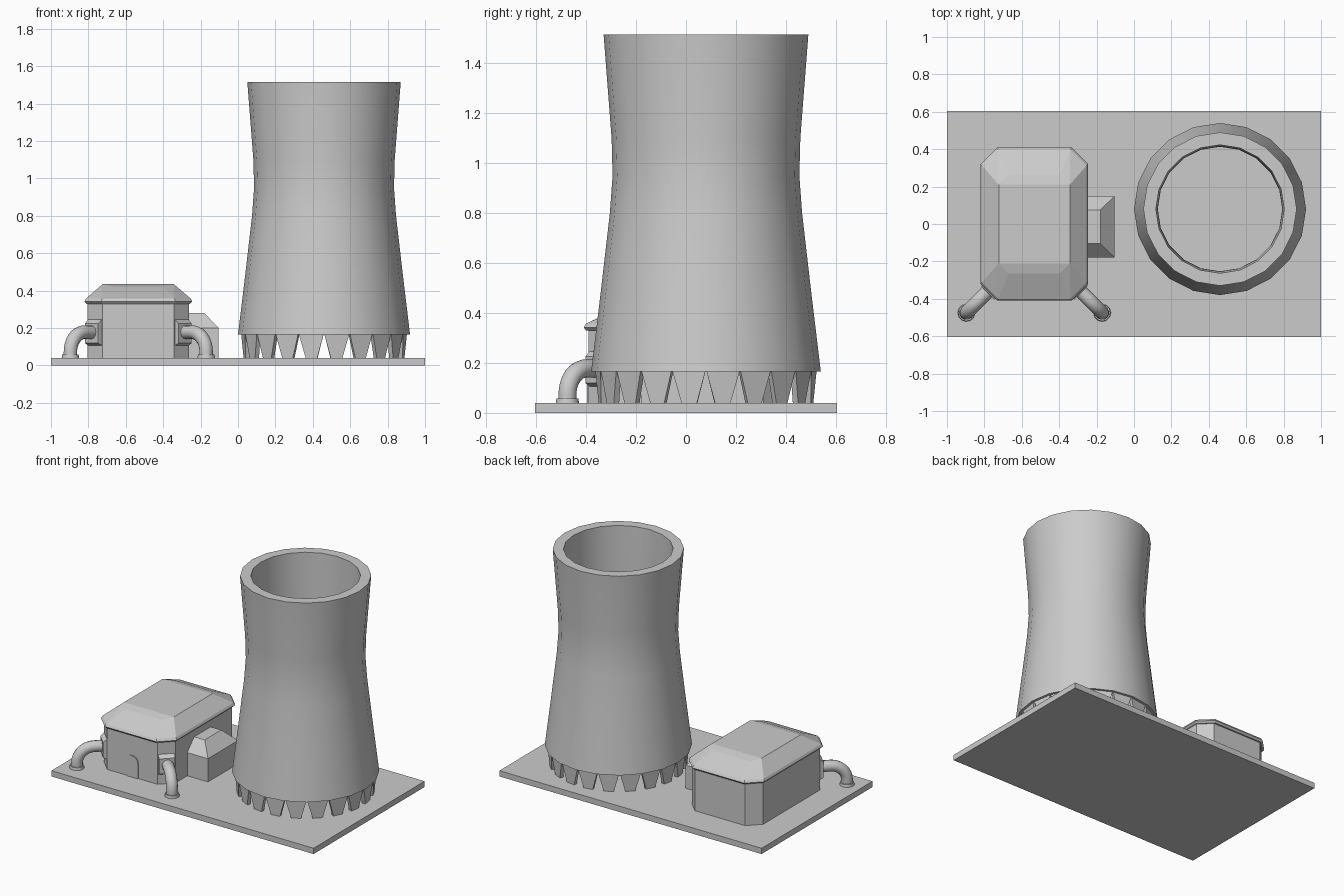
import bpy, bmesh
from math import sin, cos, pi, radians
from mathutils import Matrix, Vector

if "Cube" in bpy.data.objects:
    bpy.data.objects.remove(bpy.data.objects["Cube"])


def finish(bm, name, smooth=None):
    bmesh.ops.recalc_face_normals(bm, faces=bm.faces)
    me = bpy.data.meshes.new(name)
    bm.to_mesh(me)
    bm.free()
    ob = bpy.data.objects.new(name, me)
    bpy.context.collection.objects.link(ob)
    if smooth:
        bpy.ops.object.select_all(action='DESELECT')
        ob.select_set(True)
        bpy.context.view_layer.objects.active = ob
        bpy.ops.object.shade_smooth_by_angle(angle=radians(smooth))
    return ob


def hull(name, pts):
    bm = bmesh.new()
    for p in pts:
        bm.verts.new(p)
    bmesh.ops.convex_hull(bm, input=bm.verts)
    bmesh.ops.dissolve_limit(bm, angle_limit=radians(1), verts=bm.verts, edges=bm.edges)
    return finish(bm, name)


def box_pts(x0, x1, y0, y1, z):
    return [(x, y, z) for x in (x0, x1) for y in (y0, y1)]


def bridge(bm, rings, close=False):
    pairs = list(zip(rings, rings[1:])) + ([(rings[-1], rings[0])] if close else [])
    for a, b in pairs:
        for i in range(len(a)):
            j = (i + 1) % len(a)
            bm.faces.new((a[i], a[j], b[j], b[i]))


def lathe(name, centre, profile, n, smooth):
    bm = bmesh.new()
    rings = [[bm.verts.new((centre[0] + r * cos(2 * pi * i / n),
                            centre[1] + r * sin(2 * pi * i / n), z)) for i in range(n)]
             for r, z in profile]
    bridge(bm, rings, close=True)
    return finish(bm, name, smooth)


# Ground slab
hull("base_slab", box_pts(-1, 1, -.605, .605, 0) + box_pts(-1, 1, -.605, .605, .04))

# Cooling tower shell: outer wall up, inner wall down
TX, TY, N = .46, .08, 20
lathe("cooling_tower", (TX, TY),
      [(.46, .165), (.422, .48), (.385, .8), (.374, .95), (.378, 1.1), (.41, 1.515),
       (.343, 1.515), (.334, 1.1), (.333, .95), (.336, .8), (.37, .48), (.405, .165)], N, 30)

# Ring of tapered support legs under the shell
bm = bmesh.new()
for k in range(N):
    rot = Matrix.Translation((TX, TY, 0)) @ Matrix.Rotation(2 * pi * (k + .5) / N, 4, 'Z')
    rings = []
    for z, w, ro in ((.035, .03, .43), (.17, .068, .438)):
        rings.append([bm.verts.new(rot @ Vector(p)) for p in
                      ((ro - .025, -w * .94, z), (ro, -w, z), (ro, w, z), (ro - .025, w * .94, z))])
    bridge(bm, rings)
    bm.faces.new(rings[0])
    bm.faces.new(rings[1])
finish(bm, "tower_support_legs")

# Main building with chamfered corners
BX = -.533


def octagon(hx, hy, c, z):
    return [(BX + sx * x, sy * y, z) for sx in (-1, 1) for sy in (-1, 1)
            for x, y in ((hx, hy - c), (hx - c, hy))]


hull("building_walls", octagon(.272, .39, .08, .04) + octagon(.272, .39, .08, .34))
hull("building_roof", octagon(.277, .4, .085, .33) + octagon(.288, .41, .09, .342)
     + octagon(.28, .4, .087, .358)
     + [(BX + s * .19, t * .21, .435) for s in (-1, 1) for t in (-1, 1)]
     + [(BX + s * .135, t * .265, .42) for s in (-1, 1) for t in (-1, 1)])

# Arched door on the front wall
arch = [(-.575, .04), (-.487, .04)] + [(-.531 + .044 * cos(pi * i / 8), .145 + .044 * sin(pi * i / 8))
                                      for i in range(9)]
hull("front_door", [(x, y, z) for x, z in arch for y in (-.38, -.396)])

# Side annexe with hipped roof
hull("side_annexe", box_pts(-.3, -.103, -.18, .15, .04) + box_pts(-.3, -.103, -.18, .15, .2)
     + box_pts(-.3, -.18, -.105, .075, .28))

# Corner pipes: horizontal run, quarter bend, foot flange, wall collar
for side, label in ((-1, "left"), (1, "right")):
    end = Vector((BX + side * .363, -.475, 0))
    out = Vector((side, -1, 0)).normalized()
    across = Vector((1, side, 0)).normalized()
    R, zc, r, n = .105, .178, .037, 12
    path = [(-.26, zc, 0)]
    for i in range(9):
        a = pi / 2 * i / 8
        path.append((-R + R * sin(a), zc - R + R * cos(a), a))
    path.append((0, .035, pi / 2))
    bm = bmesh.new()
    rings = []
    for d, z, a in path:
        c = end + out * d + Vector((0, 0, z))
        up = out * sin(a) + Vector((0, 0, cos(a)))
        rings.append([bm.verts.new(c + r * (across * cos(2 * pi * i / n) + up * sin(2 * pi * i / n)))
                      for i in range(n)])
    bridge(bm, rings)
    bm.faces.new(rings[0])
    bm.faces.new(rings[-1])
    finish(bm, label + "_pipe", 40)

    bm = bmesh.new()
    bmesh.ops.create_cone(bm, cap_ends=True, segments=n, radius1=.047, radius2=.044, depth=.02,
                          matrix=Matrix.Translation(end + Vector((0, 0, .048))))
    finish(bm, label + "_pipe_flange", 40)

    wall = Vector((BX + side * .232, -.35, 0))
    hull(label + "_pipe_collar", [wall + out * d + across * s * w + Vector((0, 0, z))
                                  for s in (-1, 1)
                                  for d, w, z in ((-.03, .055, .09), (.025, .05, .12),
                                                  (.025, .05, .225), (-.03, .055, .27))])
